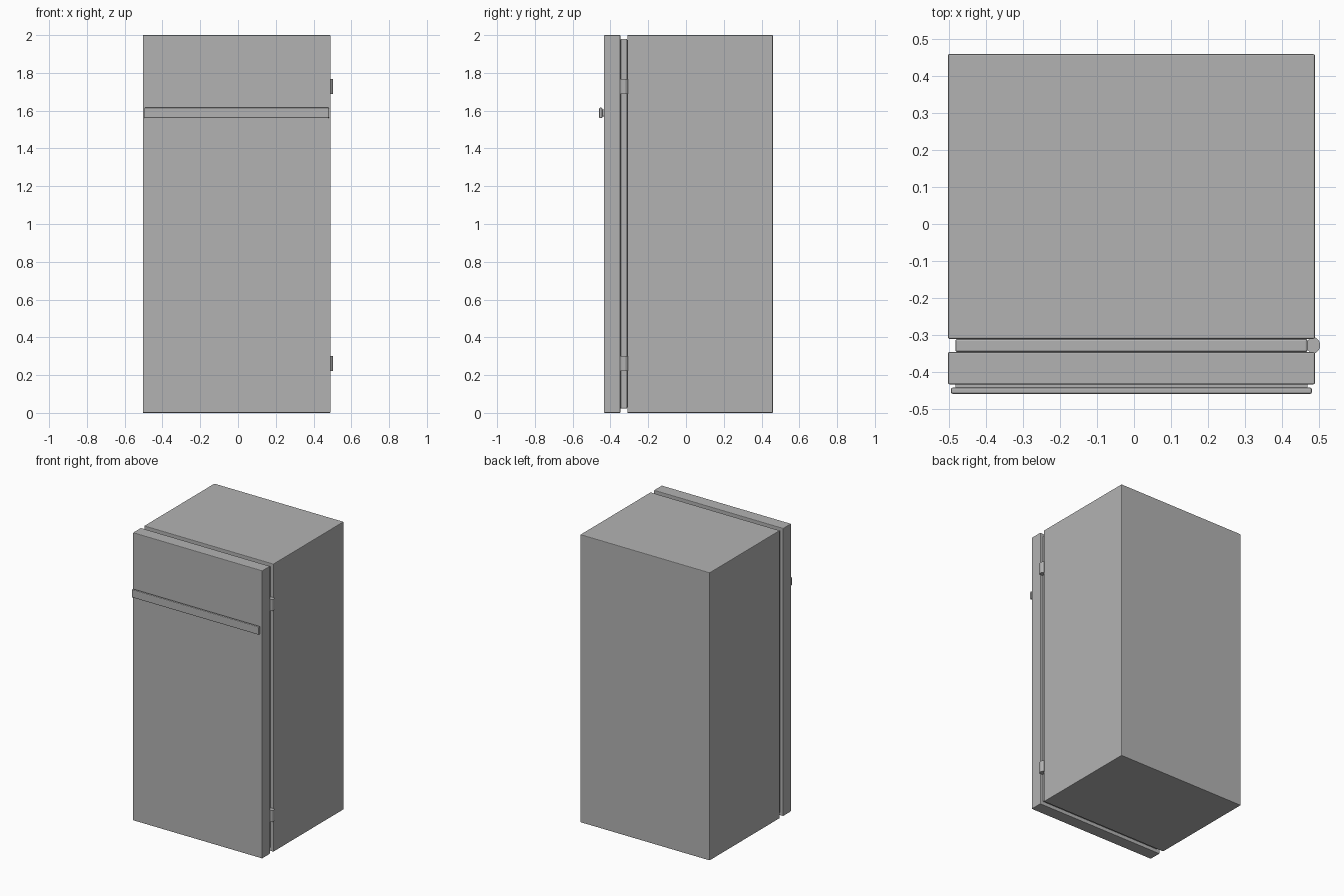
import bpy
import bmesh

if "Cube" in bpy.data.objects:
    bpy.data.objects.remove(bpy.data.objects["Cube"])

# Mid-grey painted finish shared by all parts
grey = bpy.data.materials.new("grey_finish")
grey.diffuse_color = (0.45, 0.45, 0.45, 1)
grey.use_nodes = True
grey.node_tree.nodes["Principled BSDF"].inputs["Base Color"].default_value = grey.diffuse_color


def add_object(name, bm):
    mesh = bpy.data.meshes.new(name)
    bm.to_mesh(mesh)
    bm.free()
    mesh.materials.append(grey)
    obj = bpy.data.objects.new(name, mesh)
    bpy.context.collection.objects.link(obj)
    return obj


def box(name, x, y, z, bevel=0.004):
    """Box spanning the given (min, max) ranges, with narrow rounded edges."""
    bm = bmesh.new()
    bmesh.ops.create_cube(bm, size=1)
    for v in bm.verts:
        for i, (lo, hi) in enumerate((x, y, z)):
            v.co[i] = lo if v.co[i] < 0 else hi
    mod = add_object(name, bm).modifiers.new("edge_bevel", 'BEVEL')
    mod.width = bevel
    mod.segments = 2


def extrude_z(name, profile, z0, z1):
    """Vertical prism from an xy profile."""
    bm = bmesh.new()
    face = bm.faces.new([bm.verts.new((px, py, z0)) for px, py in profile])
    new = bmesh.ops.extrude_face_region(bm, geom=[face])["geom"]
    for v in new:
        if isinstance(v, bmesh.types.BMVert):
            v.co.z = z1
    bmesh.ops.recalc_face_normals(bm, faces=bm.faces)
    add_object(name, bm)


L, R = -0.504, 0.490

# Cabinet and door slab
box("cabinet", (L, R), (-0.311, 0.46), (0, 2))
box("door", (L, R), (-0.434, -0.347), (0, 2))

# Recessed seal filling the gap between them
box("door_seal", (L + 0.02, R - 0.02), (-0.347, -0.311), (0.022, 1.98), 0.006)

# Full-width handle bar on a narrower mounting strip
box("handle_bar", (L + 0.008, R - 0.008), (-0.46, -0.443), (1.561, 1.616), 0.005)
box("handle_mount", (L + 0.02, R - 0.02), (-0.446, -0.431), (1.570, 1.607), 0.002)

# Hinge barrels on the right edge
hinge_profile = [(0.468, -0.340), (0.480, -0.350), (0.491, -0.350), (0.500, -0.342),
                 (0.504, -0.334), (0.504, -0.324), (0.500, -0.315), (0.491, -0.307),
                 (0.480, -0.307), (0.468, -0.317)]
for label, z in (("lower", 0.222), ("upper", 1.688)):
    extrude_z(label + "_hinge", hinge_profile, z, z + 0.079)
